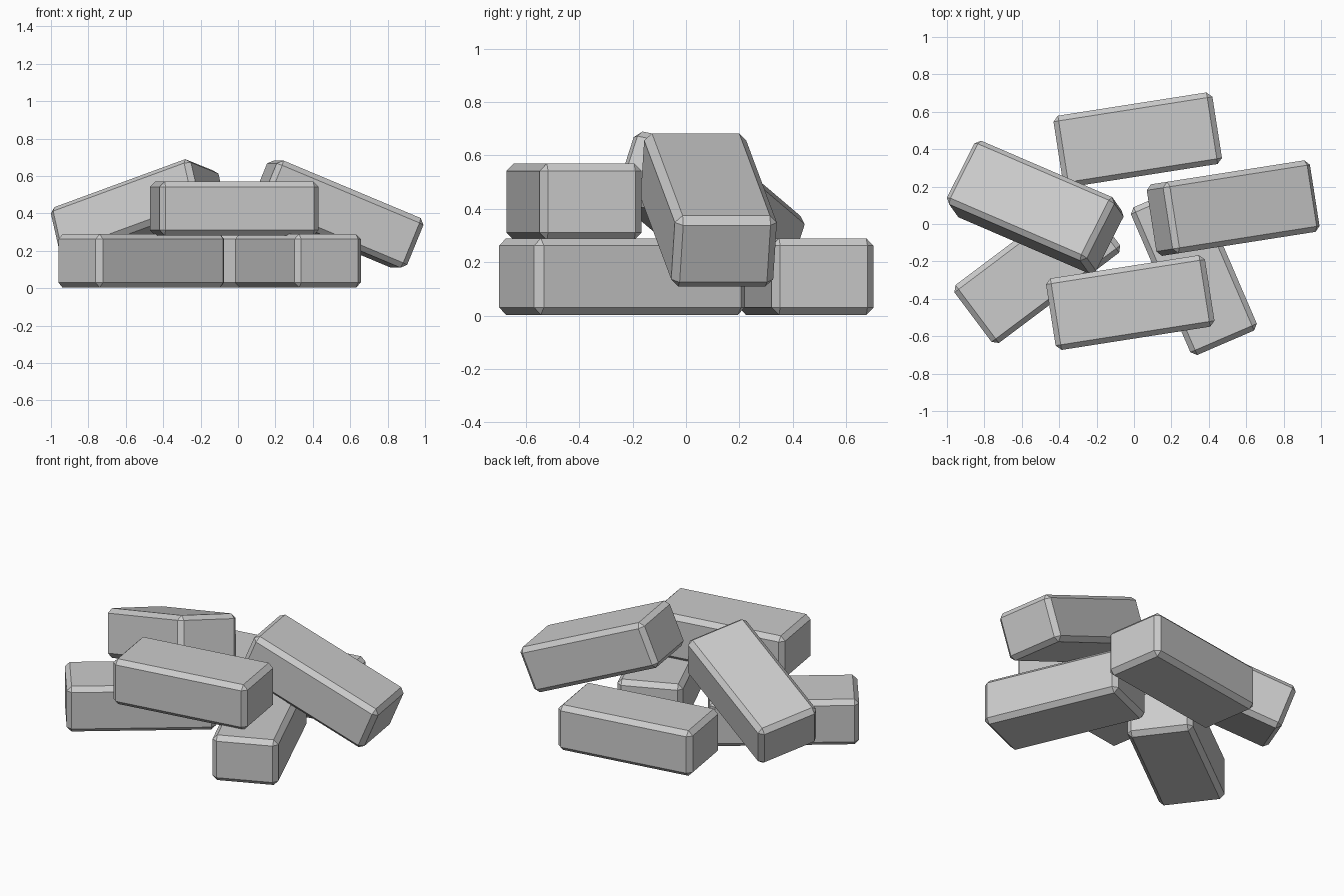
import bpy
from math import radians

if "Cube" in bpy.data.objects:
    bpy.data.objects.remove(bpy.data.objects["Cube"])

LENGTH, WIDTH, HEIGHT, CHAMFER = 0.86, 0.387, 0.287, 0.028


def brick(name, centre, yaw, pitch=0, roll=0):
    """One chamfered brick; angles in degrees."""
    bpy.ops.mesh.primitive_cube_add(size=1)
    ob = bpy.context.object
    ob.name = name
    ob.scale = (LENGTH, WIDTH, HEIGHT)
    bpy.ops.object.transform_apply(location=False, rotation=False, scale=True)
    bevel = ob.modifiers.new("chamfer", 'BEVEL')
    bevel.width = CHAMFER
    bevel.segments = 1
    ob.location = centre
    ob.rotation_euler = (radians(roll), radians(pitch), radians(yaw))
    return ob


# bricks lying on the ground
brick("ground_brick_left", (-0.517, -0.24, 0.146), 36.9)
brick("ground_brick_right", (0.32, -0.24, 0.146), -66.7)
brick("ground_brick_back", (0.02, 0.45, 0.146), 8.9)

# brick resting flat across the two front ones
brick("upper_brick_front", (-0.02, -0.42, 0.426), 8.9)

# bricks leaning against the pile
brick("leaning_brick_right", (0.53, 0.085, 0.396), 8.9, pitch=22.5)
brick("leaning_brick_left", (-0.528, 0.09, 0.398), -23.3, pitch=-18.6, roll=-11)
